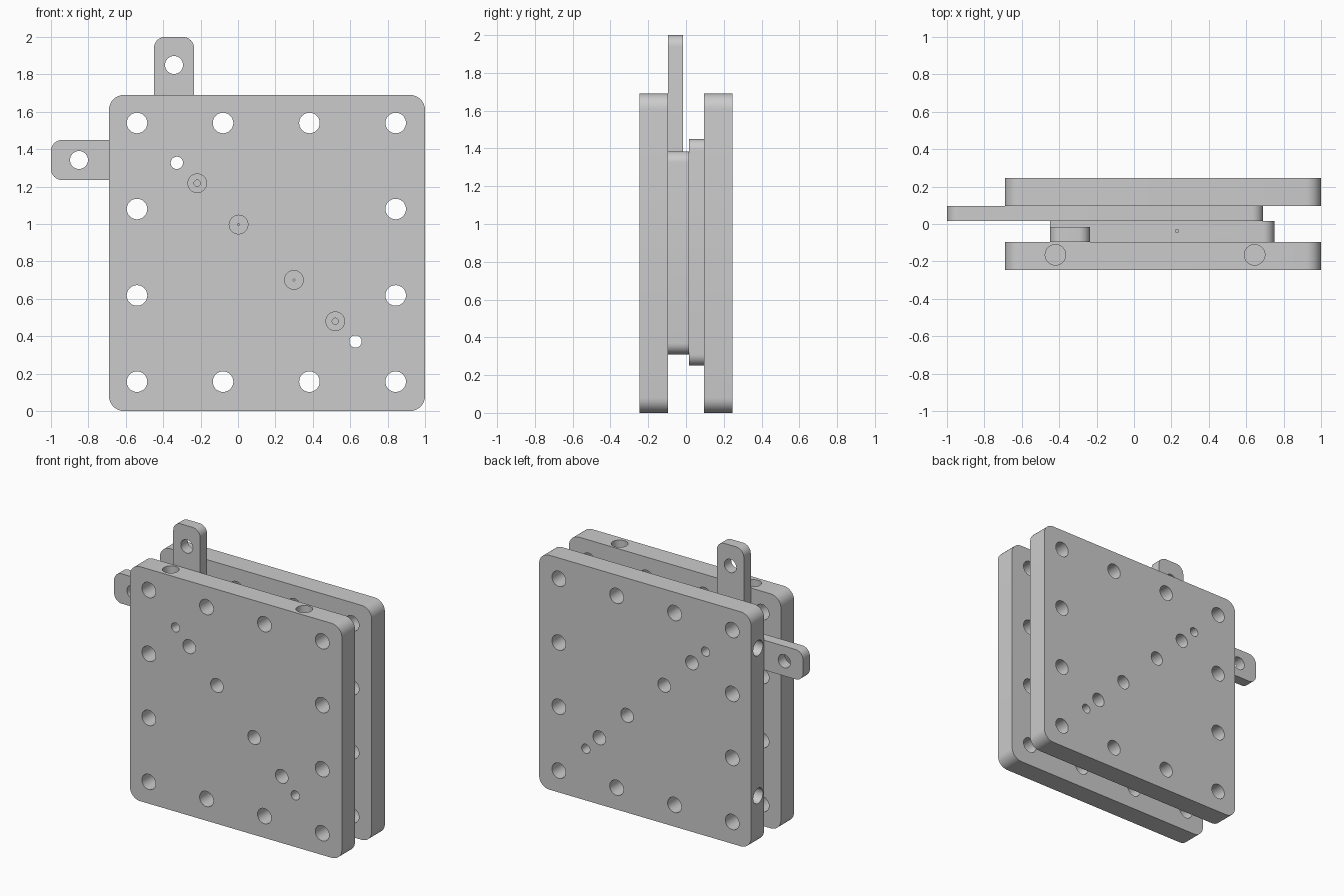
import bpy, bmesh
from math import cos, sin, pi
from mathutils import Vector, Matrix

if "Cube" in bpy.data.objects:
    bpy.data.objects.remove(bpy.data.objects["Cube"])


def rounded(points):
    """Outline from (x, z, radius) corners, each rounded with a short arc."""
    out = []
    n = len(points)
    for i, (x, z, r) in enumerate(points):
        p = Vector((x, z))
        if r == 0:
            out.append(p)
            continue
        a = (Vector(points[i - 1][:2]) - p).normalized()
        b = (Vector(points[(i + 1) % n][:2]) - p).normalized()
        c = p + (a + b) * r
        for k in range(9):
            t = k / 8 * pi / 2
            out.append(c - b * r * cos(t) - a * r * sin(t))
    return out


def cylinder(bm, start, end, r, seg=32):
    d = Vector(end) - Vector(start)
    mid = (Vector(start) + Vector(end)) / 2
    rot = Vector((0, 0, 1)).rotation_difference(d).to_matrix().to_4x4()
    bmesh.ops.create_cone(bm, cap_ends=True, segments=seg, radius1=r, radius2=r,
                          depth=d.length, matrix=Matrix.Translation(mid) @ rot)


def new_object(name, bm):
    bmesh.ops.recalc_face_normals(bm, faces=bm.faces[:])
    me = bpy.data.meshes.new(name)
    bm.to_mesh(me)
    bm.free()
    ob = bpy.data.objects.new(name, me)
    bpy.context.collection.objects.link(ob)
    return ob


def plate(name, outline, y0, y1, holes):
    """Extrude an x-z outline from y0 to y1 and drill (start, end, radius) holes."""
    bm = bmesh.new()
    face = bm.faces.new([bm.verts.new((p.x, y0, p.y)) for p in outline])
    ext = bmesh.ops.extrude_face_region(bm, geom=[face], use_keep_orig=True)
    for v in ext["geom"]:
        if isinstance(v, bmesh.types.BMVert):
            v.co.y = y1
    ob = new_object(name, bm)
    cb = bmesh.new()
    for s, e, r in holes:
        cylinder(cb, s, e, r)
    cutter = new_object("hole_cutter", cb)
    cutter.hide_render = True
    mod = ob.modifiers.new("holes", "BOOLEAN")
    mod.operation = "DIFFERENCE"
    mod.solver = "EXACT"
    mod.object = cutter
    bpy.ops.object.select_all(action="DESELECT")
    bpy.context.view_layer.objects.active = ob
    ob.select_set(True)
    bpy.ops.object.modifier_apply(modifier=mod.name)
    bpy.data.objects.remove(cutter, do_unlink=True)
    bpy.ops.object.shade_smooth_by_angle(angle=0.6)
    return ob


def through(x, z, r):
    return ((x, -0.5, z), (x, 0.5, z), r)


def swap(p):
    """Mirror a point over the diagonal x + z = 1, and front to back."""
    return (1 - p[2], -p[1], 1 - p[0])


def swap_holes(holes):
    return [(swap(s), swap(e), r) for s, e, r in holes]


# Shared hole layout
dowels = [through(-0.327, 1.327, 0.033), through(0.628, 0.372, 0.033)]
stations = [(-0.218, 0.017), (0.003, 0.005), (0.299, 0.005), (0.52, 0.017)]
grid = [-0.54, -0.08, 0.382, 0.843]
bolts = [through(x, 1 - z, 0.055) for x in grid for z in grid
         if x in (grid[0], grid[3]) or z in (grid[0], grid[3])]
ports = [through(x, 1 - x, 0.05) for x, _ in stations]

# Outer plates, with mounting holes in the top of one and the side of the other
square = rounded([(-0.69, 0, 0.08), (1, 0, 0.08), (1, 1.69, 0.08), (-0.69, 1.69, 0.08)])
mounts = [((x, -0.165, 1.39), (x, -0.165, 1.8), 0.055) for x in (-0.42, 0.645)]
plate("front_plate", square, -0.245, -0.095, bolts + ports + dowels + mounts)
plate("back_plate", square, 0.095, 0.245, bolts + ports + dowels + swap_holes(mounts))

# Slides with a pull tab: one upward, its mirror to the left
R = 0.06
corners = [(-0.45, 0.31, R), (0.75, 0.31, R), (0.75, 1.385, R),
           (-0.235, 1.385, 0), (-0.235, 2.0, R), (-0.45, 2.0, R)]
pins = [((x, -0.2, 1 - x), (x, -0.04, 1 - x), r) for x, r in stations]
extras = [through(-0.342, 1.85, 0.048), ((0.23, -0.037, 1.3), (0.23, -0.037, 1.5), 0.009)]
slide_holes = dowels + pins + extras
plate("upright_slide", rounded(corners), -0.095, -0.016, slide_holes)
plate("sideways_slide", rounded([(1 - z, 1 - x, r) for x, z, r in corners]),
      0.095, 0.017, swap_holes(slide_holes))

# Spacer between the slides
plate("slide_spacer", rounded([(-0.45, 0.31, R), (0.75, 0.31, R),
                               (0.75, 1.385, R), (-0.45, 1.385, 0)]),
      -0.016, 0.017, dowels)
